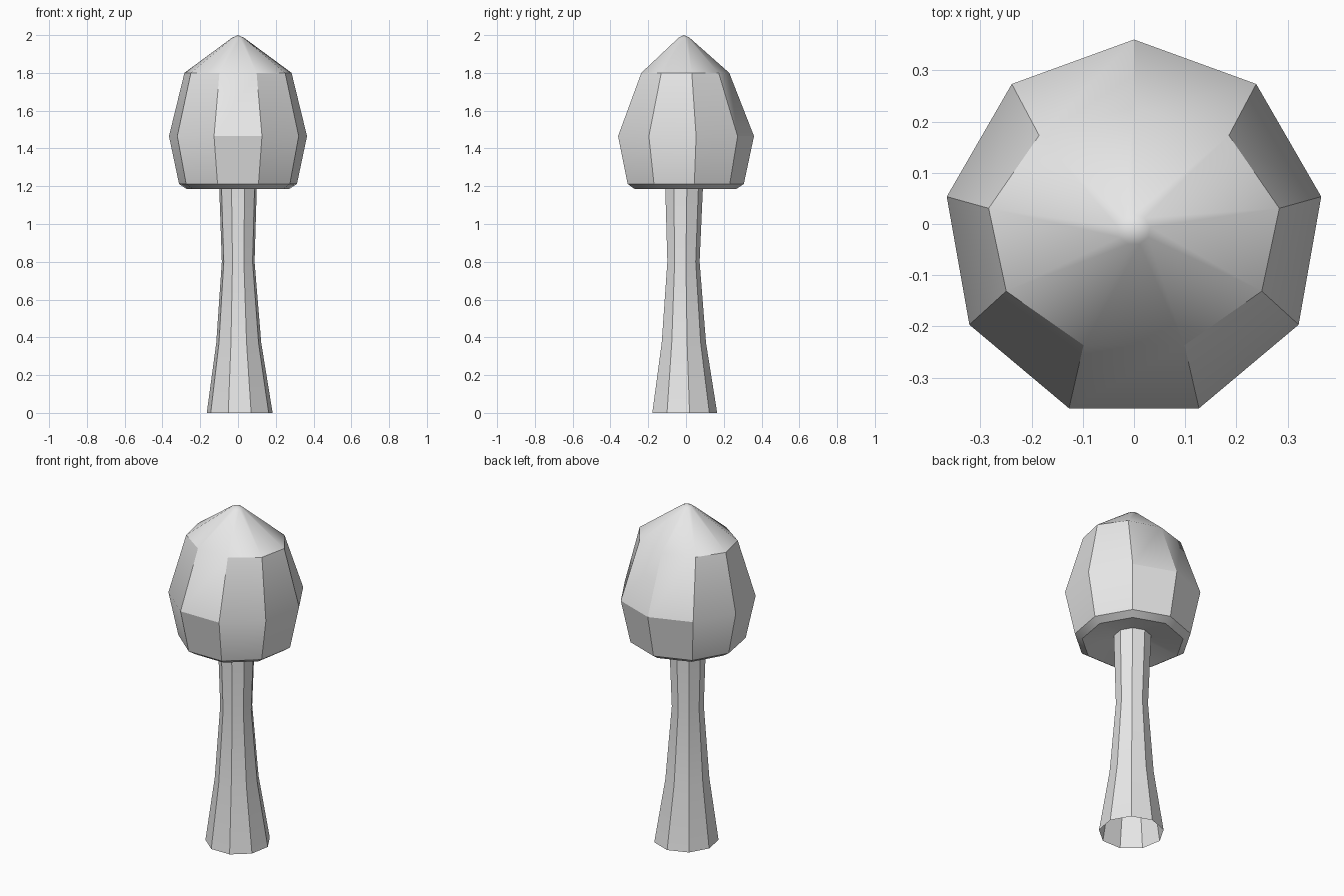
import bpy
import bmesh
import math

SIDES = 9

if "Cube" in bpy.data.objects:
    bpy.data.objects.remove(bpy.data.objects["Cube"], do_unlink=True)

grey = bpy.data.materials.new("plain_grey")
grey.use_nodes = True
colour = (0.8, 0.8, 0.8, 1)
grey.diffuse_color = colour
grey.node_tree.nodes["Principled BSDF"].inputs["Base Color"].default_value = colour


def loft(name, rings, apex=None):
    """Skin nine-sided rings (x, y, z, x radius, y radius) from bottom to top."""
    bm = bmesh.new()
    loops = []
    for cx, cy, z, rx, ry in rings:
        angles = [math.pi / 2 + i * math.tau / SIDES for i in range(SIDES)]
        loops.append([bm.verts.new((cx + rx * math.cos(a), cy + ry * math.sin(a), z))
                      for a in angles])
    for low, high in zip(loops, loops[1:]):
        for i in range(SIDES):
            j = (i + 1) % SIDES
            bm.faces.new((low[i], low[j], high[j], high[i]))
    if apex:
        tip = bm.verts.new(apex)
        top = loops[-1]
        for i in range(SIDES):
            bm.faces.new((top[i], top[(i + 1) % SIDES], tip))
    mesh = bpy.data.meshes.new(name)
    bm.to_mesh(mesh)
    bm.free()
    mesh.materials.append(grey)
    obj = bpy.data.objects.new(name, mesh)
    bpy.context.collection.objects.link(obj)
    bpy.ops.object.select_all(action="DESELECT")
    obj.select_set(True)
    bpy.context.view_layer.objects.active = obj
    bpy.ops.object.shade_smooth_by_angle(angle=math.radians(30))
    return obj


# Hollow stem, flared at the foot and open underneath
loft("stem", [
    (0.009, -0.012, 0.0, 0.177, 0.177),
    (0.004, -0.015, 0.37, 0.121, 0.121),
    (0.001, -0.016, 0.8, 0.088, 0.088),
    (0.0, -0.013, 1.225, 0.102, 0.104),
])

# Cap: recessed underside, bevelled rim, bulging sides, flattened shoulder, pointed top
CY = -0.011
loft("cap", [
    (0, CY, 1.225, 0.09, 0.09),
    (0, CY, 1.185, 0.277, 0.277),
    (0, CY, 1.212, 0.317, 0.317),
    (0, CY, 1.465, 0.371, 0.371),
    (0, CY, 1.8, 0.288, 0.24),
    (0, CY, 1.986, 0.032, 0.03),
], apex=(0, CY, 2.0))
